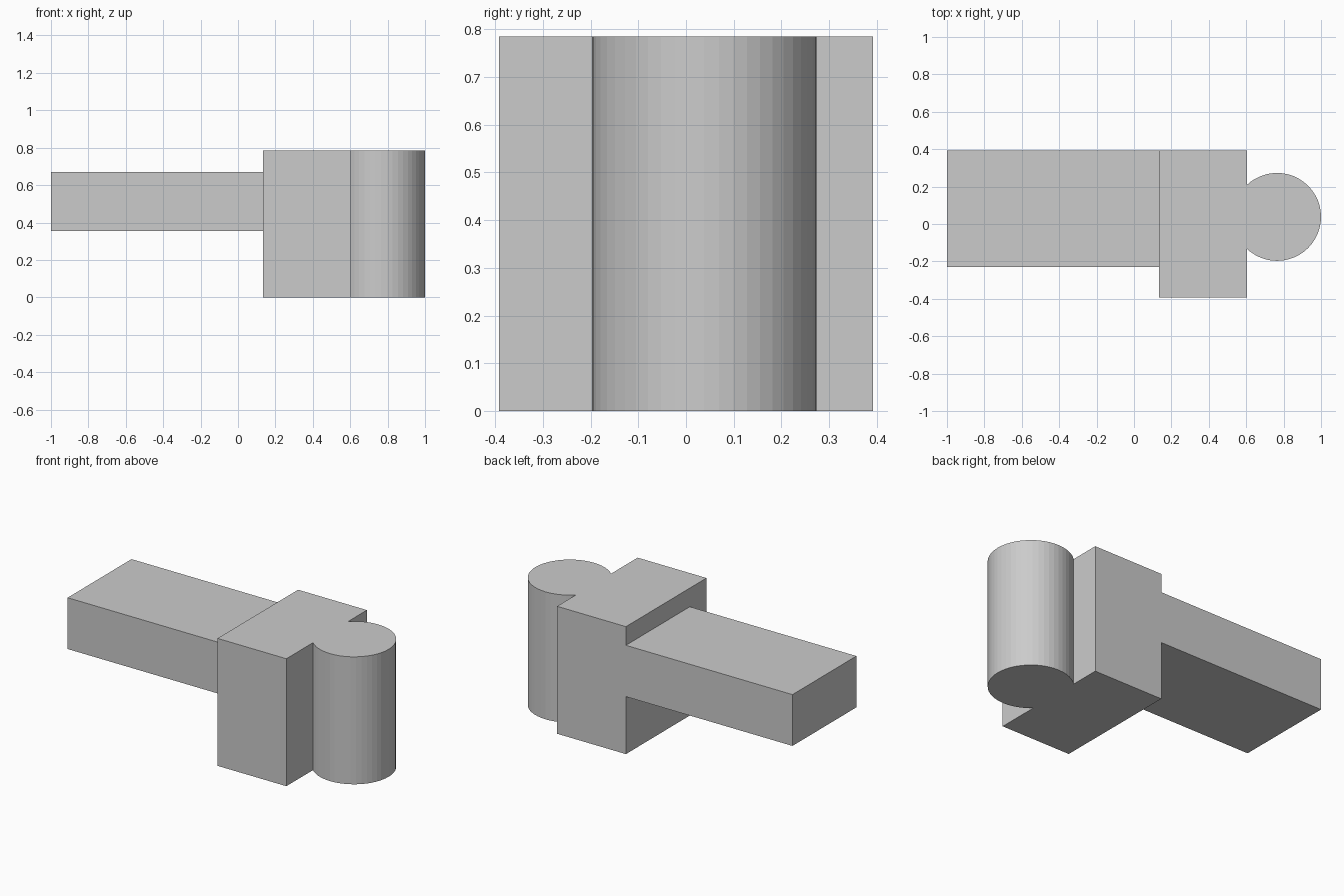
import bpy, bmesh, math

if "Cube" in bpy.data.objects:
    bpy.data.objects.remove(bpy.data.objects["Cube"])


def prism(name, profile, z0, z1):
    """Extrude a counter-clockwise xy profile from z0 to z1."""
    bm = bmesh.new()
    face = bm.faces.new([bm.verts.new((x, y, z0)) for x, y in profile])
    extruded = bmesh.ops.extrude_face_region(bm, geom=[face], use_keep_orig=True)
    top = [v for v in extruded["geom"] if isinstance(v, bmesh.types.BMVert)]
    bmesh.ops.translate(bm, verts=top, vec=(0, 0, z1 - z0))
    bmesh.ops.recalc_face_normals(bm, faces=bm.faces)
    mesh = bpy.data.meshes.new(name)
    bm.to_mesh(mesh)
    bm.free()
    obj = bpy.data.objects.new(name, mesh)
    bpy.context.collection.objects.link(obj)
    return obj


# Shared dimensions
LEFT, RIGHT = 0.135, 0.604
HALF_DEPTH, HEIGHT = 0.392, 0.785
RADIUS, SIDES = 0.235, 48
CX, CY = 1 - RADIUS, 0.038

# Head block with the round post merged into its right face
half_chord = math.sqrt(RADIUS ** 2 - (CX - RIGHT) ** 2)
angles = [-math.pi + 2 * math.pi * i / SIDES for i in range(SIDES)]
arc = [(CX + RADIUS * math.cos(a), CY + RADIUS * math.sin(a)) for a in angles]
arc = [p for p in arc if p[0] > RIGHT + 0.001]
profile = [(LEFT, HALF_DEPTH), (LEFT, -HALF_DEPTH), (RIGHT, -HALF_DEPTH),
           (RIGHT, CY - half_chord), *arc, (RIGHT, CY + half_chord),
           (RIGHT, HALF_DEPTH)]
prism("head_block_with_post", profile, 0, HEIGHT)

# Flat bar reaching left, flush with the back of the block
prism("bar", [(-1, -0.23), (LEFT, -0.23), (LEFT, HALF_DEPTH), (-1, HALF_DEPTH)],
      0.354, 0.67)
